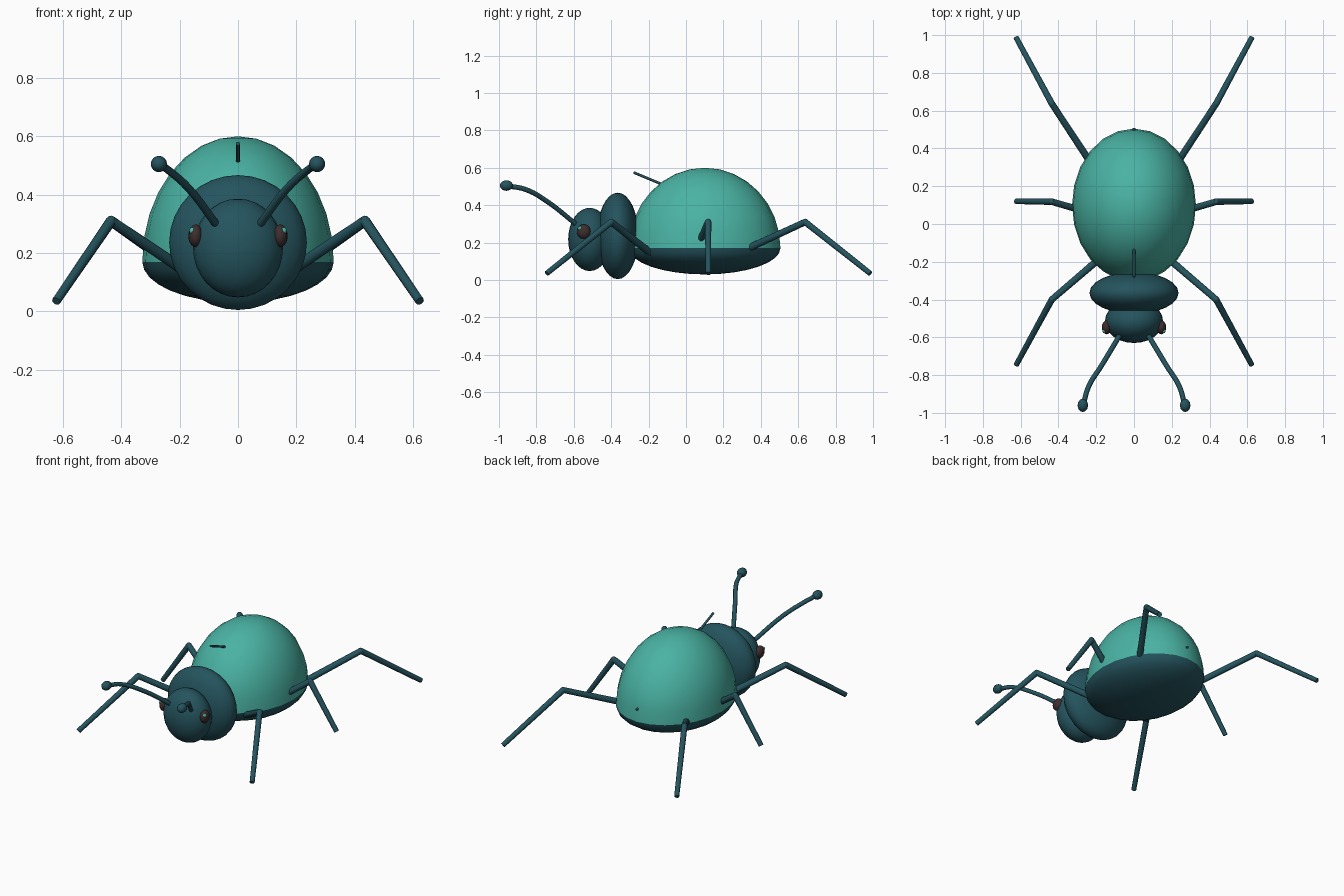
import bpy, bmesh, math
from mathutils import Vector, Matrix

if "Cube" in bpy.data.objects:
    bpy.data.objects.remove(bpy.data.objects["Cube"])


def material(name, rgb):
    m = bpy.data.materials.new(name)
    m.diffuse_color = (*rgb, 1)
    m.use_nodes = True
    m.node_tree.nodes["Principled BSDF"].inputs["Base Color"].default_value = m.diffuse_color
    return m


TEAL = material("shell teal", (0.068, 0.45, 0.37))
DARK = material("dark teal", (0.018, 0.088, 0.112))
BROWN = material("eye brown", (0.048, 0.027, 0.027))


def finish(name, bm, mat):
    me = bpy.data.meshes.new(name)
    bm.to_mesh(me)
    bm.free()
    me.materials.append(mat)
    ob = bpy.data.objects.new(name, me)
    bpy.context.collection.objects.link(ob)
    bpy.context.view_layer.objects.active = ob
    ob.select_set(True)
    bpy.ops.object.shade_smooth_by_angle(angle=math.radians(50))
    ob.select_set(False)
    return ob


def ellipsoid(name, centre, radii, mat, segs=24, rings=16, half=0):
    """half = 1 keeps the upper half, -1 the lower half"""
    bm = bmesh.new()
    bmesh.ops.create_uvsphere(bm, u_segments=segs, v_segments=rings, radius=1)
    if half:
        bmesh.ops.bisect_plane(bm, geom=bm.verts[:] + bm.edges[:] + bm.faces[:],
                               plane_co=(0, 0, 0), plane_no=(0, 0, -half),
                               clear_outer=True)
    bm.transform(Matrix.Translation(centre) @ Matrix.Diagonal((*radii, 1)))
    return finish(name, bm, mat)


def rod(name, a, b, r1, r2, mat, segs=10):
    a, b = Vector(a), Vector(b)
    d = b - a
    bm = bmesh.new()
    bmesh.ops.create_cone(bm, cap_ends=True, segments=segs, radius1=r1, radius2=r2,
                          depth=d.length)
    bm.transform(Matrix.Translation((a + b) / 2) @ d.to_track_quat('Z', 'Y').to_matrix().to_4x4())
    return finish(name, bm, mat)


def tube(name, points, radius, mat):
    cu = bpy.data.curves.new(name, 'CURVE')
    cu.dimensions = '3D'
    cu.bevel_depth = radius
    cu.bevel_resolution = 2
    cu.use_fill_caps = True
    cu.resolution_u = 5
    sp = cu.splines.new('BEZIER')
    sp.bezier_points.add(len(points) - 1)
    for bp, p in zip(sp.bezier_points, points):
        bp.co = p
        bp.handle_left_type = bp.handle_right_type = 'AUTO'
    cu.materials.append(mat)
    ob = bpy.data.objects.new(name, cu)
    bpy.context.collection.objects.link(ob)


# body
ellipsoid("wing_shell", (0, 0.1, 0.17), (0.328, 0.405, 0.43), TEAL, half=1)
ellipsoid("belly", (0, 0.1, 0.17), (0.328, 0.405, 0.14), DARK, half=-1)
ellipsoid("thorax", (0, -0.365, 0.236), (0.236, 0.111, 0.231), DARK)
ellipsoid("head", (0, -0.515, 0.217), (0.154, 0.115, 0.169), DARK)

# straight seam rod through the shell
rod("shell_seam", (0, -0.28, 0.575), (0, 0.507, 0.247), 0.007, 0.007, DARK, 8)

# hip, knee and foot of the three right legs
LEGS = {
    "front": ((0.19, -0.19, 0.145), (0.435, -0.40, 0.31), (0.623, -0.745, 0.035)),
    "middle": ((0.20, 0.05, 0.145), (0.435, 0.118, 0.31), (0.623, 0.12, 0.035)),
    "rear": ((0.20, 0.28, 0.145), (0.435, 0.637, 0.31), (0.623, 0.985, 0.035)),
}

for side, s in (("right", 1), ("left", -1)):
    def at(p):
        return Vector((p[0] * s, p[1], p[2]))

    # legs
    for leg, (hip, knee, foot) in LEGS.items():
        rod(f"{side}_{leg}_thigh", at(hip), at(knee), 0.02, 0.018, DARK)
        ellipsoid(f"{side}_{leg}_knee", at(knee), (0.018,) * 3, DARK, 10, 6)
        rod(f"{side}_{leg}_shin", at(knee), at(foot), 0.018, 0.015, DARK)

    # eyes with a small glint
    ellipsoid(f"{side}_eye", at((0.145, -0.547, 0.259)), (0.025, 0.037, 0.039), BROWN, 16, 10)
    ellipsoid(f"{side}_eye_glint", at((0.156, -0.566, 0.276)), (0.012,) * 3, TEAL, 10, 6)

    # antennae with club tips
    tube(f"{side}_antenna", [at(p) for p in (
        (0.07, -0.58, 0.292), (0.172, -0.75, 0.425),
        (0.24, -0.86, 0.485), (0.27, -0.96, 0.504))], 0.0135, DARK)
    ellipsoid(f"{side}_antenna_club", at((0.271, -0.96, 0.505)), (0.028, 0.035, 0.028), DARK, 12, 8)
